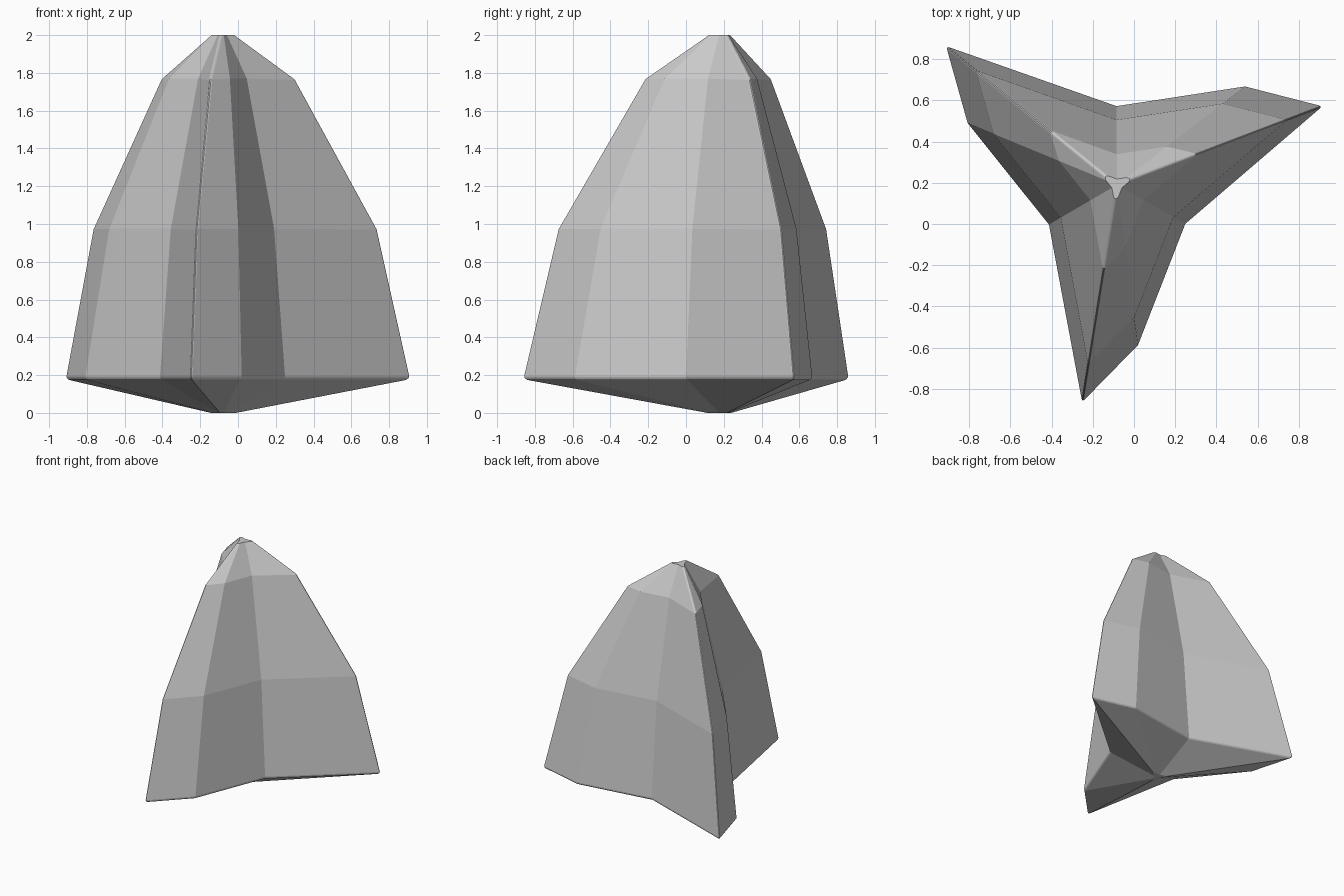
import bpy, bmesh
from math import cos, sin, pi

if "Cube" in bpy.data.objects:
    bpy.data.objects.remove(bpy.data.objects["Cube"])

# One third of the three-pointed star outline, relative to the central axis:
# tip, flank corner, inner corner
CENTRE = (-0.083, 0.19)
SECTOR = [(-0.169, -1.058), (0.103, -0.78), (0.333, -0.19)]
# Height and outline scale of each level, bottom to top
LEVELS = [(0.0, 0.072), (0.18, 1.0), (0.975, 0.823), (1.77, 0.388), (2.0, 0.074)]

outline = []
for k in range(3):
    c, s = cos(2 * pi * k / 3), sin(2 * pi * k / 3)
    outline += [(x * c - y * s, x * s + y * c) for x, y in SECTOR]
n = len(outline)

# Loft the star through all levels
bm = bmesh.new()
rings = [[bm.verts.new((CENTRE[0] + x * f, CENTRE[1] + y * f, z)) for x, y in outline]
         for z, f in LEVELS]
for low, high in zip(rings, rings[1:]):
    for i in range(n):
        j = (i + 1) % n
        bm.faces.new((low[i], low[j], high[j], high[i]))
bm.faces.new(rings[0][::-1])
bm.faces.new(rings[-1])

# Slightly rounded ridges on the three tips and around the base rim
edges = [bm.edges.get((rings[r][i], rings[r + 1][i]))
         for r in range(1, len(rings) - 1) for i in range(0, n, 3)]
edges += [bm.edges.get((rings[1][i], rings[1][(i + 1) % n])) for i in range(n)]
bmesh.ops.bevel(bm, geom=edges, offset=0.015, offset_type='OFFSET', segments=3,
                profile=0.5, affect='EDGES', clamp_overlap=True)
bmesh.ops.recalc_face_normals(bm, faces=bm.faces)

mesh = bpy.data.meshes.new("three_finned_body")
bm.to_mesh(mesh)
bm.free()
body = bpy.data.objects.new("three_finned_body", mesh)
bpy.context.collection.objects.link(body)
